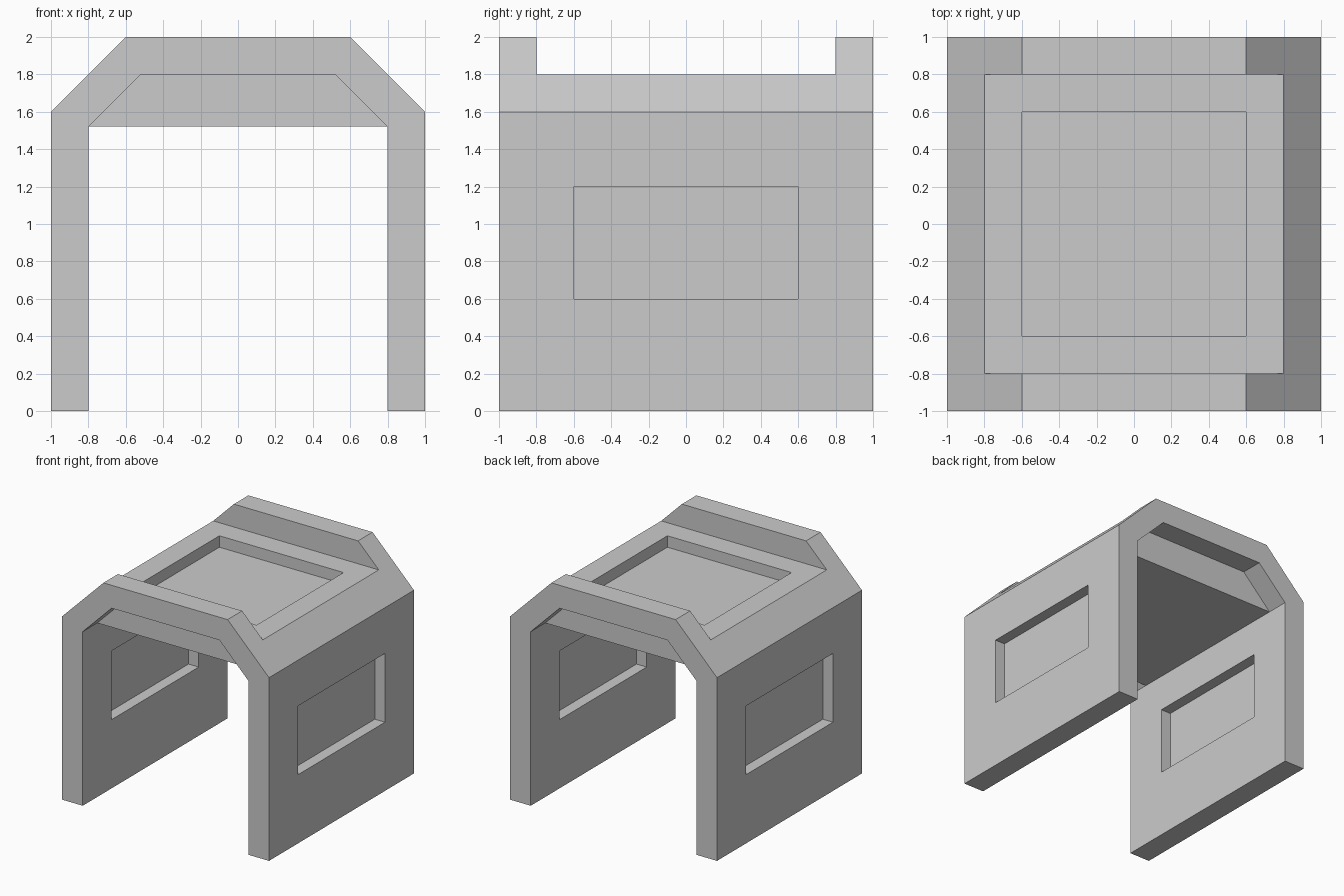
import bpy, bmesh

if "Cube" in bpy.data.objects:
    bpy.data.objects.remove(bpy.data.objects["Cube"])


def prism(name, profile, y0, y1):
    """Closed solid: an (x, z) profile extruded from y0 to y1."""
    bm = bmesh.new()
    face = bm.faces.new([bm.verts.new((x, y0, z)) for x, z in profile])
    out = bmesh.ops.extrude_face_region(bm, geom=[face])["geom"]
    verts = [v for v in out if isinstance(v, bmesh.types.BMVert)]
    bmesh.ops.translate(bm, verts=verts, vec=(0, y1 - y0, 0))
    bmesh.ops.recalc_face_normals(bm, faces=bm.faces)
    mesh = bpy.data.meshes.new(name)
    bm.to_mesh(mesh)
    bm.free()
    obj = bpy.data.objects.new(name, mesh)
    bpy.context.collection.objects.link(obj)
    return obj


def box(name, x0, x1, y0, y1, z0, z1):
    return prism(name, [(x0, z0), (x1, z0), (x1, z1), (x0, z1)], y0, y1)


def cut(target, cutter):
    cutter.hide_render = True
    bpy.context.view_layer.objects.active = target
    mod = target.modifiers.new("cut", "BOOLEAN")
    mod.operation = "DIFFERENCE"
    mod.solver = "EXACT"
    mod.object = cutter
    bpy.ops.object.modifier_apply(modifier=mod.name)
    bpy.data.objects.remove(cutter)


# Chamfered shell, full length
shell = prism("corridor_shell", [(-1, 0), (-1, 1.6), (-0.6, 2), (0.6, 2), (1, 1.6), (1, 0)], -1, 1)

# Passage with flat ceiling
cut(shell, box("passage", -0.8, 0.8, -1.1, 1.1, -0.1, 1.52))

# Chamfered openings in the two end arches
opening = [(-0.8, 1.4), (-0.8, 1.52), (-0.52, 1.8), (0.52, 1.8), (0.8, 1.52), (0.8, 1.4)]
for y0, y1 in ((-1.1, -0.8), (0.8, 1.1)):
    cut(shell, prism("arch_opening", opening, y0, y1))

# Lowered roof between the arches, with a sunken panel
cut(shell, box("roof_notch", -1.1, 1.1, -0.8, 0.8, 1.8, 2.1))
cut(shell, box("roof_panel", -0.6, 0.6, -0.6, 0.6, 1.7, 1.9))

# Window recesses on both faces of each wall, leaving a thin pane
for x0, x1 in ((0.902, 1.1), (0.7, 0.898), (-1.1, -0.902), (-0.898, -0.7)):
    cut(shell, box("window_recess", x0, x1, -0.6, 0.6, 0.6, 1.2))
